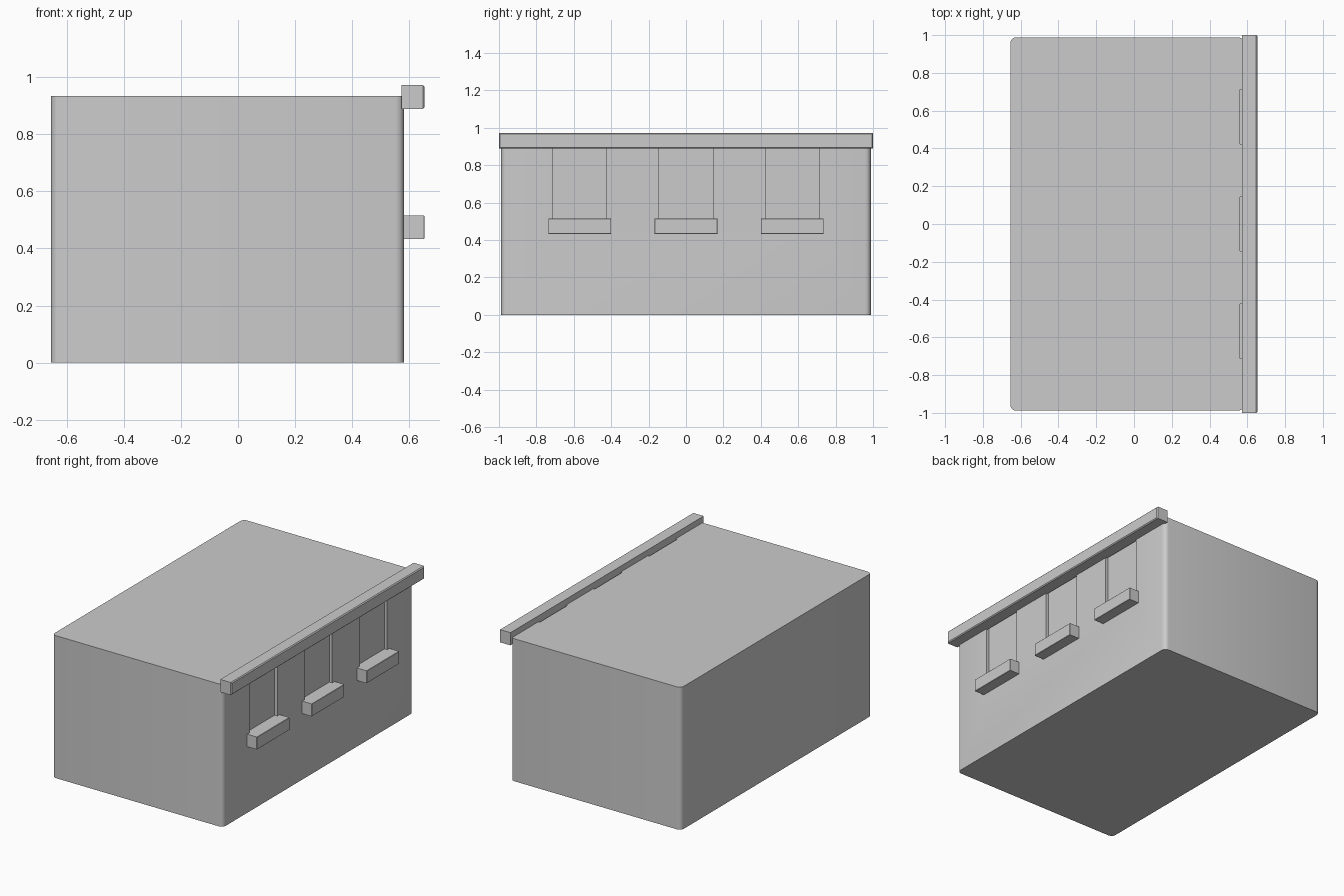
import bpy, bmesh
from mathutils import Vector

if "Cube" in bpy.data.objects:
    bpy.data.objects.remove(bpy.data.objects["Cube"])


def box(name, lo, hi, bevel=0, pick=None, segments=1):
    """Box between two corners, optionally bevelling the edges chosen by pick."""
    lo, hi = Vector(lo), Vector(hi)
    bm = bmesh.new()
    bmesh.ops.create_cube(bm, size=1)
    for v in bm.verts:
        v.co = Vector((a + b) / 2 + c * (b - a) for a, b, c in zip(lo, hi, v.co))
    if bevel:
        edges = [e for e in bm.edges if pick(e, hi)]
        bmesh.ops.bevel(bm, geom=edges, offset=bevel, segments=segments,
                        profile=0.5, affect='EDGES')
    mesh = bpy.data.meshes.new(name)
    bm.to_mesh(mesh)
    bm.free()
    ob = bpy.data.objects.new(name, mesh)
    bpy.context.collection.objects.link(ob)
    return ob


def vertical(e, hi):
    a, b = e.verts
    return abs(a.co.z - b.co.z) > 0.01


def outer_face(e, hi):
    return all(abs(v.co.x - hi.x) < 1e-5 for v in e.verts)


# Main block with rounded vertical corners
body = box("building_body", (-0.655, -0.988, 0), (0.582, 0.988, 0.933),
           0.03, vertical, 4)

# Shallow window recesses, each with a projecting sill
for i, y in enumerate((-0.568, 0, 0.568)):
    cutter = box(f"window_cutter_{i}", (0.562, y - 0.144, 0.47), (0.7, y + 0.144, 1.0))
    cutter.hide_render = True
    cutter.hide_set(True)
    cut = body.modifiers.new(f"window_{i}", 'BOOLEAN')
    cut.operation = 'DIFFERENCE'
    cut.solver = 'EXACT'
    cut.object = cutter
    box(f"window_sill_{i}", (0.562, y - 0.168, 0.433), (0.653, y + 0.168, 0.515),
        0.002, outer_face)

# Full-width cornice along the top of the window wall
box("cornice", (0.572, -1, 0.889), (0.653, 1, 0.972), 0.006, outer_face)

bpy.ops.object.select_all(action='DESELECT')
body.select_set(True)
bpy.context.view_layer.objects.active = body
bpy.ops.object.shade_smooth_by_angle()
